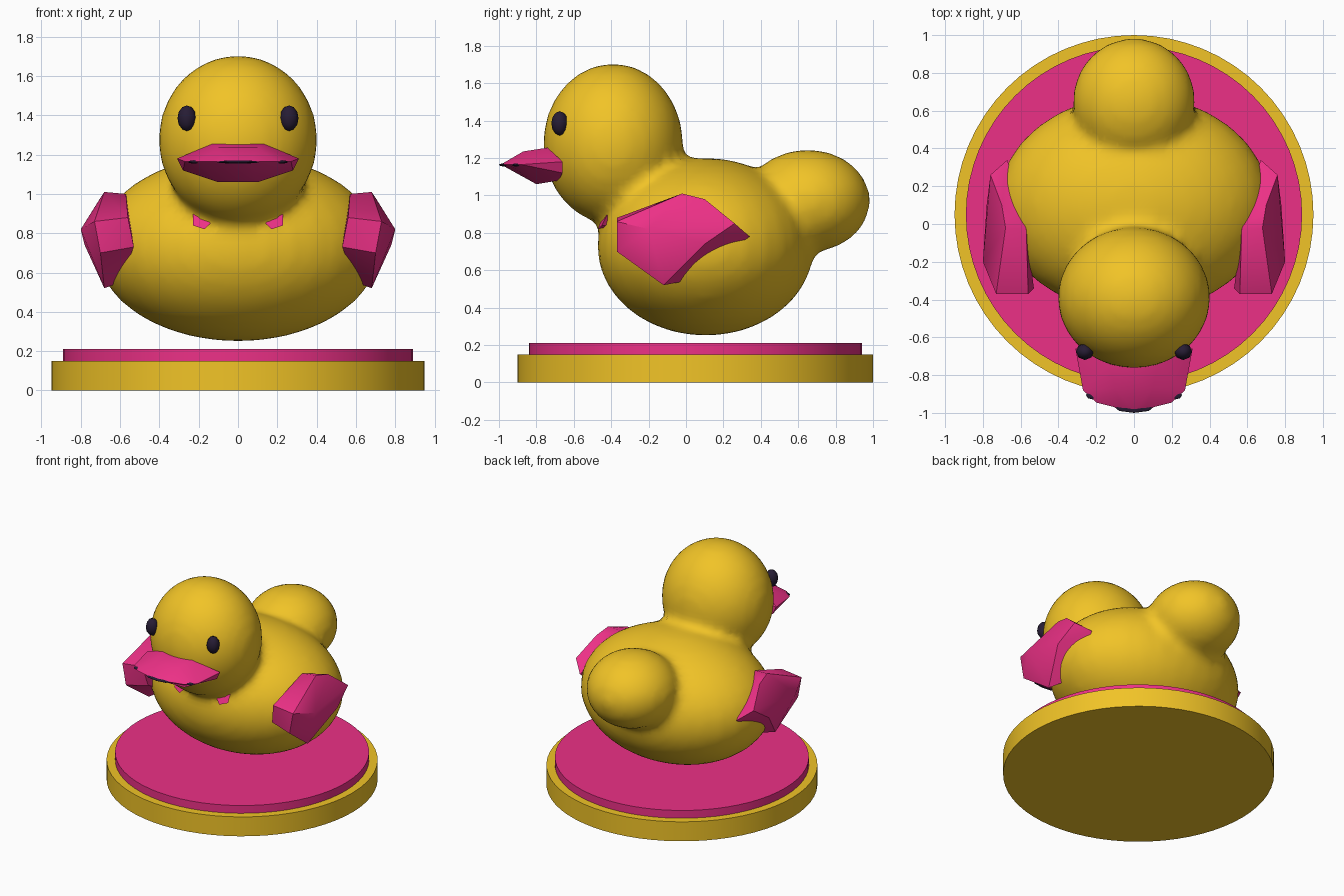
import bpy, bmesh
from mathutils import Matrix, Vector
from math import radians

if "Cube" in bpy.data.objects:
    bpy.data.objects.remove(bpy.data.objects["Cube"])


def material(name, rgb):
    m = bpy.data.materials.new(name)
    m.diffuse_color = (*rgb, 1)
    m.use_nodes = True
    m.node_tree.nodes["Principled BSDF"].inputs["Base Color"].default_value = m.diffuse_color
    return m


YELLOW = material("yellow", (0.88, 0.55, 0.02))
PINK = material("pink", (0.84, 0.03, 0.24))
DARK = material("dark", (0.02, 0.012, 0.035))


def finish(name, bm, mat):
    bmesh.ops.recalc_face_normals(bm, faces=bm.faces)
    me = bpy.data.meshes.new(name)
    bm.to_mesh(me)
    bm.free()
    me.materials.append(mat)
    ob = bpy.data.objects.new(name, me)
    bpy.context.collection.objects.link(ob)
    return ob


def smooth(ob, angle):
    bpy.ops.object.select_all(action='DESELECT')
    ob.select_set(True)
    bpy.context.view_layer.objects.active = ob
    bpy.ops.object.shade_smooth_by_angle(angle=radians(angle))


def add_ball(bm, center, radii, u=32, v=20):
    mat = Matrix.Translation(center) @ Matrix.Diagonal((*radii, 1))
    bmesh.ops.create_uvsphere(bm, u_segments=u, v_segments=v, radius=1, matrix=mat)


def ball(name, center, radii, mat, u, v):
    bm = bmesh.new()
    add_ball(bm, center, radii, u, v)
    return finish(name, bm, mat)


def disc(name, r, z0, z1, mat):
    bm = bmesh.new()
    bmesh.ops.create_cone(bm, cap_ends=True, segments=64, radius1=r, radius2=r,
                          depth=z1 - z0,
                          matrix=Matrix.Translation((0, 0.05, (z0 + z1) / 2)))
    smooth(finish(name, bm, mat), 30)


def hull(name, points, mat, side=1):
    # faceted solid wrapped around a few corner points
    bm = bmesh.new()
    for x, y, z in points:
        bm.verts.new((x * side, y, z))
    res = bmesh.ops.convex_hull(bm, input=bm.verts[:])
    loose = [v for v in bm.verts if not v.link_faces]
    bmesh.ops.delete(bm, geom=loose, context='VERTS')
    return finish(name, bm, mat)


# Stand
disc("base_rim", 0.95, 0, 0.15, YELLOW)
disc("base_top", 0.89, 0.15, 0.21, PINK)

# Body, head and tail fused into one soft skin
bm = bmesh.new()
add_ball(bm, (0, 0.105, 0.725), (0.725, 0.58, 0.475))
add_ball(bm, (0, -0.39, 1.275), (0.405, 0.375, 0.43))
add_ball(bm, (0, 0.65, 0.97), (0.325, 0.335, 0.275))
body = finish("body", bm, YELLOW)
remesh = body.modifiers.new("fuse", 'REMESH')
remesh.mode = 'VOXEL'
remesh.voxel_size = 0.035
remesh.use_smooth_shade = True
soft = body.modifiers.new("soften", 'SMOOTH')
soft.factor = 0.5
soft.iterations = 6
dg = bpy.context.evaluated_depsgraph_get()
fused = bpy.data.meshes.new_from_object(body.evaluated_get(dg))
body.modifiers.clear()
body.data = fused
if not fused.materials:
    fused.materials.append(YELLOW)
smooth(body, 60)

# Paired parts
wing = [(0.56, -0.37, 0.88), (0.73, -0.37, 0.86), (0.70, -0.37, 0.70),
        (0.53, -0.34, 0.73), (0.57, -0.03, 1.00), (0.68, -0.02, 1.01),
        (0.80, -0.20, 0.82), (0.68, -0.12, 0.52), (0.60, 0.04, 0.55),
        (0.70, 0.10, 0.98), (0.76, 0.26, 0.85), (0.67, 0.34, 0.78),
        (0.78, 0.10, 0.74)]
toe = [(0.14, -0.46, 0.85), (0.17, -0.47, 0.82), (0.23, -0.45, 0.84),
       (0.23, -0.41, 0.92), (0.18, -0.42, 0.91), (0.18, -0.38, 0.84)]
for side, label in ((1, "right"), (-1, "left")):
    smooth(hull(f"wing_{label}", wing, PINK, side), 35)
    hull(f"chest_tip_{label}", toe, PINK, side)
    smooth(ball(f"eye_{label}", (0.26 * side, -0.675, 1.385),
                (0.048, 0.045, 0.065), DARK, 8, 6), 50)
    ball(f"mouth_corner_{label}", (0.215 * side, -0.905, 1.163),
         (0.04, 0.025, 0.009), DARK, 8, 6)

# Beak
half = [(0.31, -0.66, 1.18), (0.28, -0.66, 1.12), (0.27, -0.88, 1.165),
        (0.20, -0.945, 1.165), (0.13, -0.74, 1.255), (0.10, -0.87, 1.235),
        (0.10, -0.80, 1.06), (0.15, -0.68, 1.08), (0.06, -0.98, 1.165)]
beak = half + [(-x, y, z) for x, y, z in half] + [(0, -0.99, 1.165)]
smooth(hull("beak", beak, PINK), 35)
ball("mouth_middle", (0, -0.965, 1.163), (0.11, 0.035, 0.009), DARK, 8, 6)
